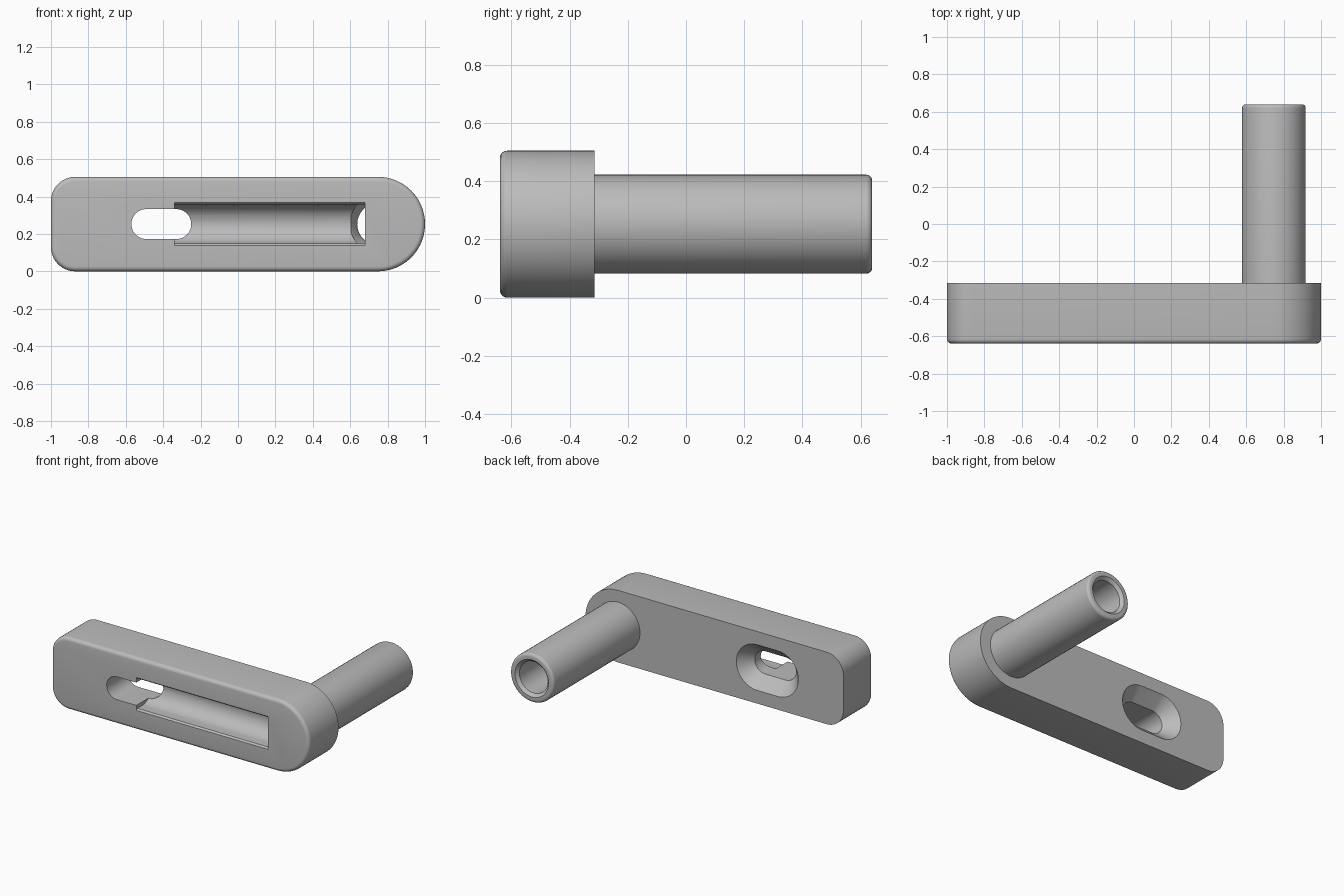
import bpy, bmesh
from math import sin, cos, pi, radians

if "Cube" in bpy.data.objects:
    bpy.data.objects.remove(bpy.data.objects["Cube"], do_unlink=True)

metal = bpy.data.materials.new("plain grey")
metal.use_nodes = True
grey = (0.5, 0.5, 0.5, 1)
metal.diffuse_color = grey
metal.node_tree.nodes["Principled BSDF"].inputs["Base Color"].default_value = grey

FRONT, BACK, END = -0.64, -0.315, 0.64
MID = 0.2525          # centre height
POST_X = 0.7475


def arc(cx, cz, r, a0, a1, n=24):
    return [(cx + r * cos(radians(a0 + (a1 - a0) * i / n)),
             cz + r * sin(radians(a0 + (a1 - a0) * i / n))) for i in range(n + 1)]


def slot(cx, half, r):
    """Rounded slot outline; a zero half length gives a circle."""
    pts = arc(cx + half, MID, r, -90, 90) + arc(cx - half, MID, r, 90, 270)
    return pts if half else arc(cx, MID, r, 0, 352.5, 47)


def plate_outline(d):
    """Plate outline inset by d: round right end, two rounded left corners."""
    r, R = 0.13, MID
    return (arc(1 - R, MID, R - d, -90, 90, 48)
            + arc(-1 + r, 2 * R - r, r - d, 90, 180, 16)
            + arc(-1 + r, r, r - d, 180, 270, 16))


def loft(name, rings, closed=False):
    """Skin a stack of equal rings of 3D points; cap the ends unless closed."""
    bm = bmesh.new()
    loops = [[bm.verts.new(p) for p in ring] for ring in rings]
    pairs = list(zip(loops, loops[1:]))
    if closed:
        pairs.append((loops[-1], loops[0]))
    for a, b in pairs:
        for i in range(len(a)):
            j = (i + 1) % len(a)
            bm.faces.new((a[i], a[j], b[j], b[i]))
    if not closed:
        bm.faces.new(loops[0])
        bm.faces.new(loops[-1])
    bmesh.ops.recalc_face_normals(bm, faces=bm.faces)
    mesh = bpy.data.meshes.new(name)
    bm.to_mesh(mesh)
    bm.free()
    mesh.materials.append(metal)
    obj = bpy.data.objects.new(name, mesh)
    bpy.context.collection.objects.link(obj)
    return obj


def at_y(y, outline):
    return [(x, y, z) for x, z in outline]


def activate(obj):
    bpy.ops.object.select_all(action='DESELECT')
    obj.select_set(True)
    bpy.context.view_layer.objects.active = obj


def cut(obj, cutter):
    mod = obj.modifiers.new("cut", 'BOOLEAN')
    mod.operation, mod.solver, mod.object = 'DIFFERENCE', 'EXACT', cutter
    activate(obj)
    bpy.ops.object.modifier_apply(modifier=mod.name)
    bpy.data.objects.remove(cutter, do_unlink=True)


# Plate with a rounded front rim
rim = 0.025
rings = [at_y(FRONT + rim * (1 - sin(a)), plate_outline(rim * (1 - cos(a))))
         for a in [pi / 2 * k / 5 for k in range(5, -1, -1)]]
plate = loft("plate", rings + [at_y(BACK, plate_outline(0))])

# Round-bottomed trough, with a small chamfer along its mouth
r = 0.105
u_shape = ([(FRONT - 0.1, MID + 0.115), (FRONT, MID + 0.115), (FRONT + 0.012, MID + r)]
           + arc(FRONT + 0.065, MID, r, 90, -90, 32)
           + [(FRONT + 0.012, MID - r), (FRONT, MID - 0.115), (FRONT - 0.1, MID - 0.115)])
cut(plate, loft("trough_cutter", [[(x, y, z) for y, z in u_shape] for x in (-0.34, 0.68)]))

# Through slot, flared at the back
cx, half = -0.41, 0.08
cut(plate, loft("slot_cutter", [at_y(FRONT - 0.1, slot(cx, half, 0.08)),
                                at_y(BACK - 0.09, slot(cx, half, 0.08)),
                                at_y(BACK, slot(cx, half, 0.16)),
                                at_y(BACK + 0.1, slot(cx, half, 0.16))]))

# Blind bore from the back, easing into the trough
bore = 0.11
cut(plate, loft("bore_cutter", [at_y(y, slot(POST_X, 0, rad)) for y, rad in
                                ((-0.56, 0.15), (-0.48, 0.15), (-0.44, 0.12),
                                 (-0.41, bore), (BACK + 0.1, bore))]))

# Hollow post with a rounded outer rim and a chamfered bore
rim = 0.02
profile = [(BACK, bore), (BACK, 0.17)]
profile += [(END - rim + rim * sin(a), 0.17 - rim + rim * cos(a))
            for a in [pi / 2 * k / 5 for k in range(6)]]
profile += [(END, bore + 0.02), (END - 0.02, bore)]
post = loft("hollow_post", [at_y(y, slot(POST_X, 0, rad)) for y, rad in profile], closed=True)

for obj in (plate, post):
    activate(obj)
    bpy.ops.object.shade_smooth_by_angle(angle=radians(30))
